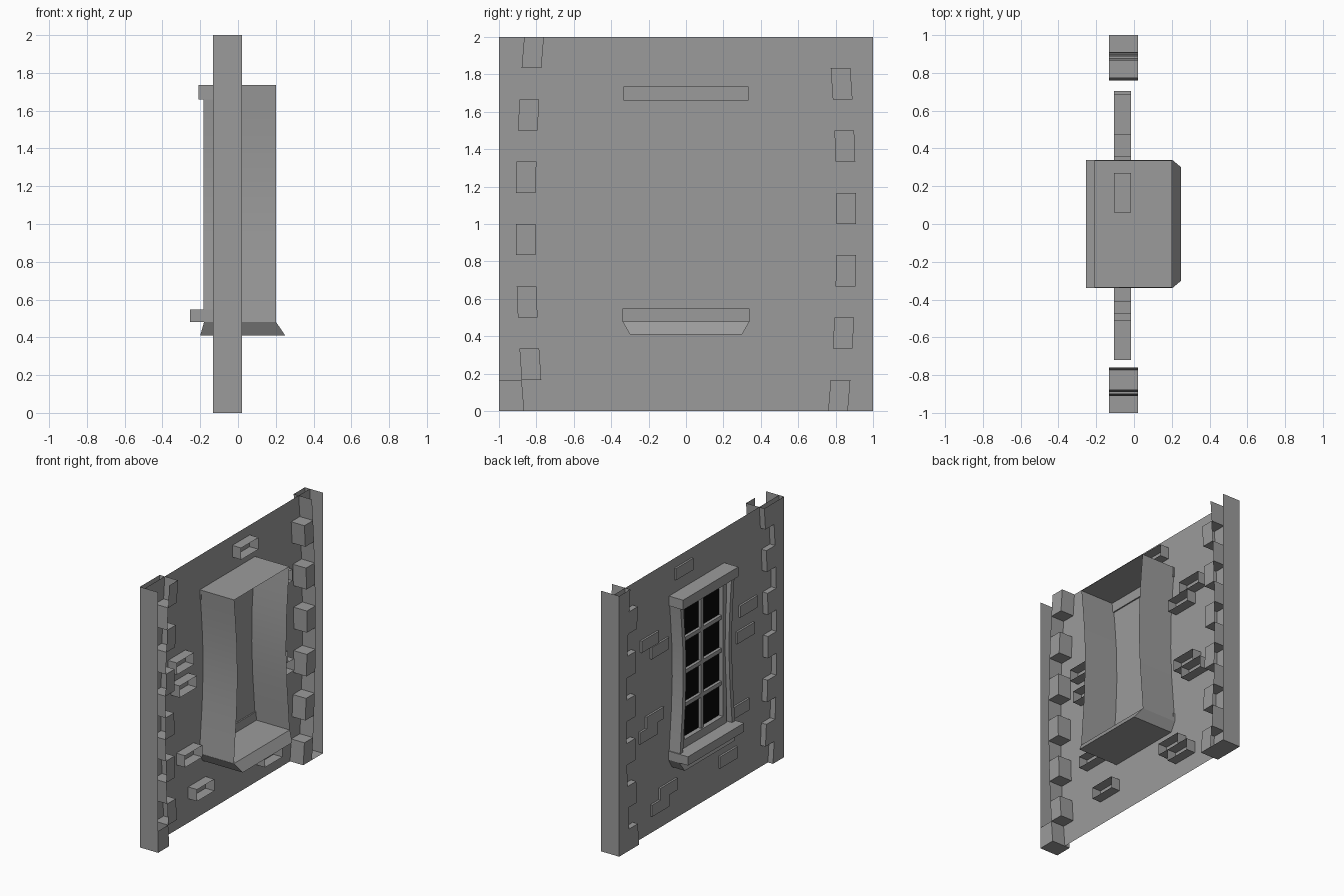
import bpy, math

if "Cube" in bpy.data.objects:
    bpy.data.objects.remove(bpy.data.objects["Cube"])

GREY = bpy.data.materials.new("stone_grey")
GREY.diffuse_color = (.33, .33, .33, 1)
GREY.use_nodes = True
GREY.node_tree.nodes["Principled BSDF"].inputs["Base Color"].default_value = GREY.diffuse_color
DARK = bpy.data.materials.new("dark_glass")
DARK.diffuse_color = (.0025, .0025, .0025, 1)
DARK.use_nodes = True
DARK.node_tree.nodes["Principled BSDF"].inputs["Base Color"].default_value = DARK.diffuse_color

def mesh(name, verts, faces, mat=GREY):
    me = bpy.data.meshes.new(name)
    me.from_pydata(verts, [], faces)
    me.update()
    me.materials.append(mat)
    ob = bpy.data.objects.new(name, me)
    bpy.context.collection.objects.link(ob)
    return ob

def prism(name, lo, hi, open_back=False):
    """lo/hi: (x0, x1, y0, y1, z) rectangles joined into a solid."""
    v = []
    for x0, x1, y0, y1, z in (lo, hi):
        v += [(x0, y0, z), (x1, y0, z), (x1, y1, z), (x0, y1, z)]
    f = [(3, 2, 1, 0), (4, 5, 6, 7), (0, 1, 5, 4), (2, 3, 7, 6), (3, 0, 4, 7)]
    if not open_back:
        f.append((1, 2, 6, 5))
    return mesh(name, v, f)

def box(name, x0, x1, y0, y1, z0, z1, open_back=False):
    return prism(name, (x0, x1, y0, y1, z0), (x0, x1, y0, y1, z1), open_back)

# thin wall sheet
WX = -0.09
mesh("wall", [(WX, 1, 0), (WX, -1, 0), (WX, -1, 2), (WX, 1, 2)], [(0, 1, 2, 3)])

# toothed corner strips, open behind and on top
def corner(name, s, parity):
    F, B, n = -.133, .022, 12
    verts, faces = [], []
    def quad(*pts):
        if s < 0:
            pts = pts[::-1]
        i = len(verts)
        verts.extend((x, s * y, z) for x, y, z in pts)
        faces.append((i, i + 1, i + 2, i + 3))
    inner = lambda z: .91 - .045 * (z - 1) ** 2
    outer = lambda z: inner(z) - .105
    for i in range(n):
        a, b = 2 * i / n, 2 * (i + 1) / n
        tooth = i % 2 == parity
        e = outer if tooth else inner
        quad((F, 1, a), (F, e(a), a), (F, e(b), b), (F, 1, b))
        quad((F, e(a), a), (B, e(a), a), (B, e(b), b), (F, e(b), b))
        if tooth:
            quad((B, outer(a), a), (B, inner(a), a), (B, inner(b), b), (B, outer(b), b))
        if i:
            ledge = [(F, outer(a), a), (F, inner(a), a), (B, inner(a), a), (B, outer(a), a)]
            quad(*(ledge if tooth else ledge[::-1]))
    quad((B, 1, 0), (F, 1, 0), (F, 1, 2), (B, 1, 2))
    e = outer(0) if parity == 0 else inner(0)
    quad((F, 1, 0), (B, 1, 0), (B, e, 0), (F, e, 0))
    if parity:
        quad((B, e, 0), (B, 1, 0), (B, 1, 2 / n), (B, inner(2 / n), 2 / n))
    mesh(name, verts, faces)

corner("corner_strip_left", 1, 0)
corner("corner_strip_right", -1, 1)

# scattered raised bricks (centre y, centre z), open behind
bricks = [(.165, 1.88), (-.615, 1.295), (-.58, 1.105), (.58, 1.48), (.46, 1.385),
          (.52, .875), (.6, .785), (.355, .265), (.455, .175), (-.37, .23), (-.515, .545)]
for y, z in bricks:
    box("brick", -.105, -.015, y - .105, y + .105, z - .045, z + .045, True)

# lintel, sill and flared ledge under the sill
box("lintel", -.21, -.08, -.335, .335, 1.66, 1.735)
box("sill", -.255, -.08, -.34, .34, .48, .547)
prism("sill_base", (-.2, .25, -.3, .3, .41), (-.18, .202, -.34, .34, .48))

# roof sheet over the deep reveal
mesh("reveal_top", [(-.18, -.335, 1.735), (.202, -.335, 1.735),
                    (.202, .335, 1.735), (-.18, .335, 1.735)], [(0, 1, 2, 3)])

# bowed jambs: deep outer sheet, thin front face, short inner return
rows = [(.48, .338), (.66, .323), (.85, .306), (1.1, .295), (1.35, .3), (1.56, .317), (1.735, .335)]
for s in (1, -1):
    v, f = [], []
    for z, y in rows:
        v += [(.202, s * y, z), (-.183, s * y, z), (-.183, s * (y - .035), z), (WX, s * (y - .035), z)]
    for r in range(len(rows) - 1):
        for k in range(3):
            q = (4 * r + k, 4 * r + k + 1, 4 * r + k + 5, 4 * r + k + 4)
            f.append(q if s > 0 else q[::-1])
    jamb = mesh("jamb", v, f)
    bpy.context.view_layer.objects.active = jamb
    jamb.select_set(True)
    bpy.ops.object.shade_smooth_by_angle(angle=math.radians(30))
    jamb.select_set(False)

# dark glass
mesh("glass", [(-.115, .27, .55), (-.115, -.27, .55), (-.115, -.27, 1.66), (-.115, .27, 1.66)],
     [(0, 1, 2, 3)], DARK)

# sash frame and glazing bars
Z0, Z1 = .61, 1.62
for s in (1, -1):
    box("sash_side", -.15, WX, min(s * .235, s * .275), max(s * .235, s * .275), .547, 1.66)
box("sash_bottom", -.15, WX, -.235, .235, .547, Z0)
box("sash_top", -.15, WX, -.235, .235, Z1, 1.66)
box("bar_upright", -.14, WX, -.015, .015, Z0, Z1)
for i in (1, 2, 3):
    z = Z0 + (Z1 - Z0) * i / 4
    box("bar_cross", -.138, WX, -.235, .235, z - .015, z + .015)
